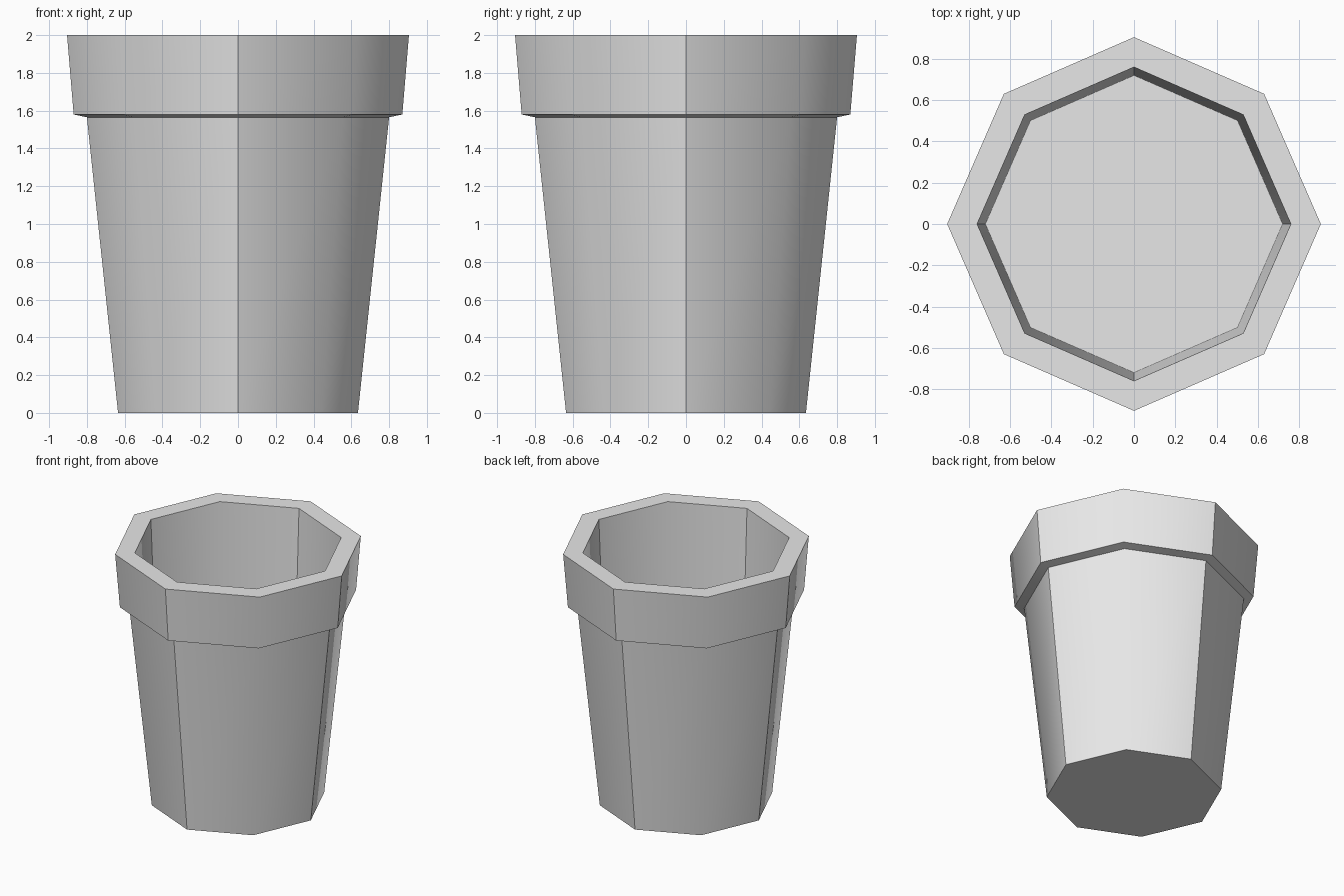
import bpy
import bmesh
from math import cos, sin, pi, radians

default = bpy.data.objects.get("Cube")
if default:
    bpy.data.objects.remove(default, do_unlink=True)

SIDES = 8
DIAGONAL = 0.985  # corners between the axes sit slightly closer in

# Pot wall profile (radius, height): base, body, collar, rim, inside, inner floor
profile = [(0.635, 0), (0.80, 1.565), (0.87, 1.58), (0.905, 2),
           (0.76, 2), (0.72, 1.05)]

# Pot clay
clay = bpy.data.materials.new("plain_grey")
colour = (0.8, 0.8, 0.8, 1)
clay.use_nodes = True
clay.diffuse_color = colour
clay.node_tree.nodes["Principled BSDF"].inputs["Base Color"].default_value = colour


def ring(bm, radius, height):
    """One eight-sided ring of vertices."""
    verts = []
    for i in range(SIDES):
        a = 2 * pi * i / SIDES
        r = radius * (DIAGONAL if i % 2 else 1)
        verts.append(bm.verts.new((r * cos(a), r * sin(a), height)))
    return verts


# Lofted pot with closed base and inner floor
bm = bmesh.new()
rings = [ring(bm, r, z) for r, z in profile]
for low, high in zip(rings, rings[1:]):
    for i in range(SIDES):
        j = (i + 1) % SIDES
        bm.faces.new((low[i], low[j], high[j], high[i]))
bm.faces.new(reversed(rings[0]))
bm.faces.new(rings[-1])

mesh = bpy.data.meshes.new("flower_pot")
bm.to_mesh(mesh)
bm.free()
mesh.materials.append(clay)
pot = bpy.data.objects.new("flower_pot", mesh)
bpy.context.collection.objects.link(pot)

# Soften the diagonal corners, keep the axis corners and rims crisp
bpy.ops.object.select_all(action='DESELECT')
pot.select_set(True)
bpy.context.view_layer.objects.active = pot
bpy.ops.object.shade_smooth_by_angle(angle=radians(45))
